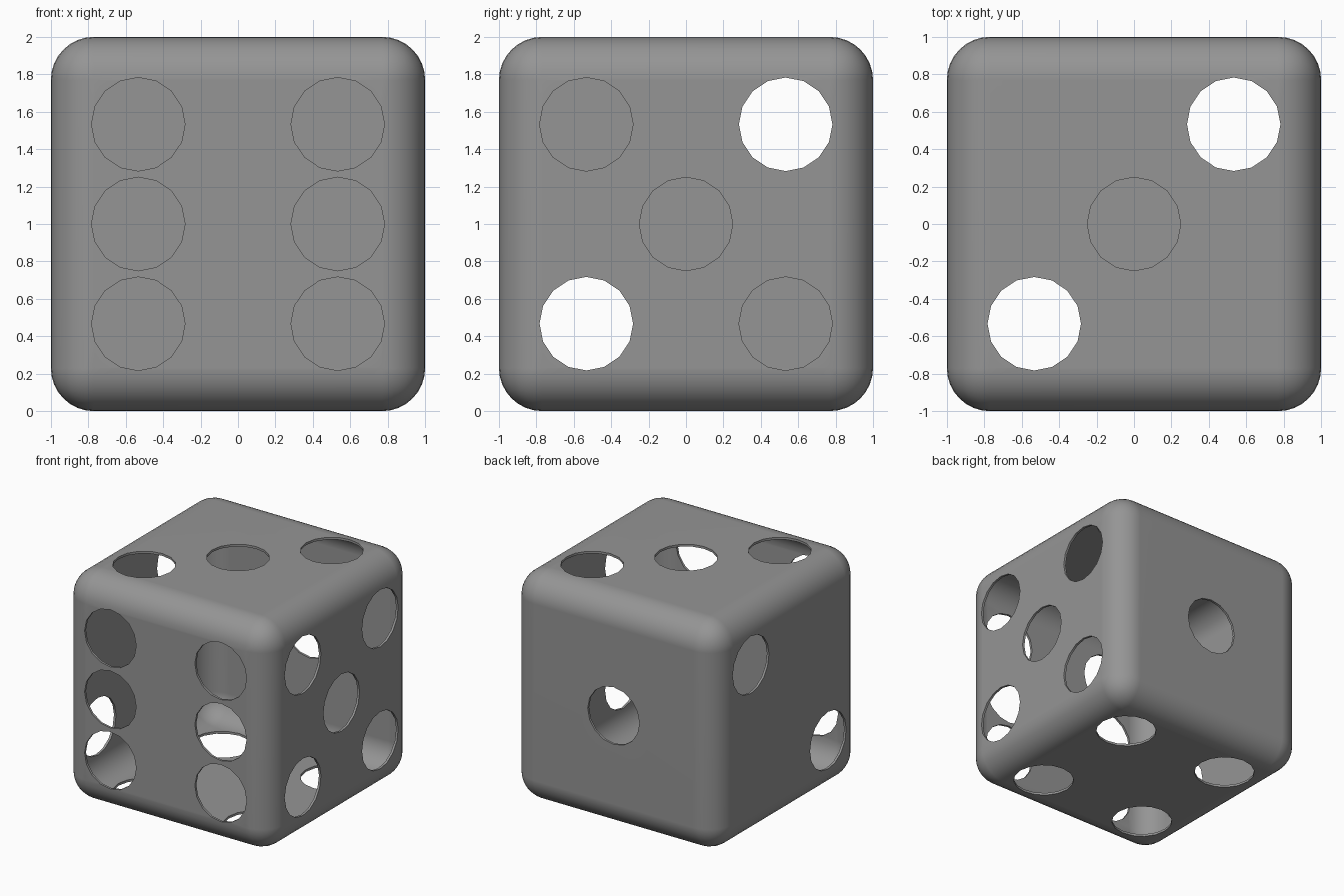
import bpy
import bmesh
from math import radians
from mathutils import Matrix, Vector

cube = bpy.data.objects.get("Cube")
if cube:
    bpy.data.objects.remove(cube, do_unlink=True)

PIP = 0.25      # pip hole radius
OFF = 0.533     # pip offset from the face centre
WALL = 0.02     # shell thickness

grey = bpy.data.materials.new("mid_grey")
grey.use_nodes = True
GREY = (0.3, 0.3, 0.3, 1.0)
grey.diffuse_color = GREY
grey.node_tree.nodes["Principled BSDF"].inputs["Base Color"].default_value = GREY


def make_object(name, bm):
    mesh = bpy.data.meshes.new(name)
    bm.to_mesh(mesh)
    bm.free()
    mesh.materials.append(grey)
    obj = bpy.data.objects.new(name, mesh)
    bpy.context.collection.objects.link(obj)
    return obj


def rounded_cube(name, half, radius):
    bm = bmesh.new()
    bmesh.ops.create_cube(bm, size=2 * half)
    bmesh.ops.bevel(bm, geom=bm.edges[:], offset=radius, offset_type='OFFSET',
                    segments=8, profile=0.5, affect='EDGES')
    bmesh.ops.translate(bm, verts=bm.verts, vec=(0, 0, 1))
    return make_object(name, bm)


def subtract(target, cutter):
    mod = target.modifiers.new("cut", 'BOOLEAN')
    mod.operation = 'DIFFERENCE'
    mod.solver = 'EXACT'
    mod.object = cutter
    bpy.context.view_layer.objects.active = target
    bpy.ops.object.modifier_apply(modifier=mod.name)
    bpy.data.objects.remove(cutter, do_unlink=True)


# Hollow die shell
shell = rounded_cube("die_shell", 1.0, 0.23)
subtract(shell, rounded_cube("cavity_cutter", 1.0 - WALL, 0.23 - WALL))

# Pip layouts in each face's two in-plane axes
corners = [(a, b) for a in (-1, 1) for b in (-1, 1)]
diagonal = [(-1, -1), (1, 1)]
centre = [(0, 0)]
X, Y, Z = Vector((1, 0, 0)), Vector((0, 1, 0)), Vector((0, 0, 1))
faces = [
    (-Y, X, Z, corners + [(-1, 0), (1, 0)]),   # front: six
    (Y, X, Z, centre),                         # back: one
    (X, Y, Z, corners + centre),               # +x side: five
    (-X, Y, Z, diagonal),                      # -x side: two
    (Z, X, Y, diagonal + centre),              # top: three
    (-Z, X, Y, corners),                       # bottom: four
]

# Short sixteen-sided plugs punch the pips through the walls
bm = bmesh.new()
for normal, u, v, pips in faces:
    turn = normal.to_track_quat('Z', 'Y').to_matrix().to_4x4()
    for a, b in pips:
        spot = Z + normal * 0.98 + u * (a * OFF) + v * (b * OFF)
        bmesh.ops.create_cone(bm, cap_ends=True, segments=16, radius1=PIP,
                              radius2=PIP, depth=0.12,
                              matrix=Matrix.Translation(spot) @ turn)
subtract(shell, make_object("pip_cutter", bm))

# Smooth rounded edges, crisp pip rims
bpy.ops.object.select_all(action='DESELECT')
shell.select_set(True)
bpy.context.view_layer.objects.active = shell
bpy.ops.object.shade_smooth_by_angle(angle=radians(40))
shell.modifiers.new("even_shading", 'WEIGHTED_NORMAL').keep_sharp = True
